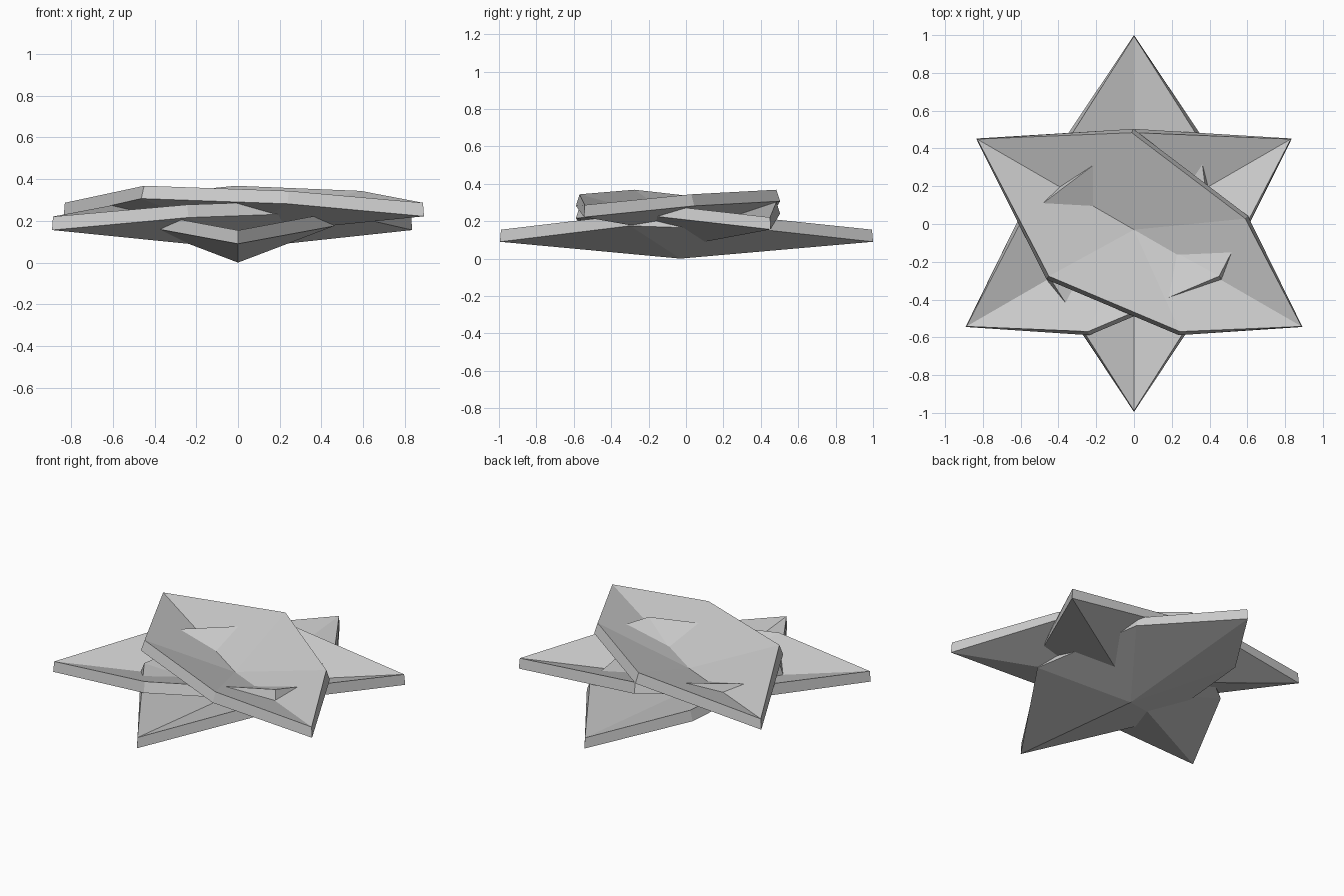
import bpy
import bmesh
import math
from mathutils import Matrix

cube = bpy.data.objects.get("Cube")
if cube:
    bpy.data.objects.remove(cube, do_unlink=True)

# One plain grey for every plate
grey = bpy.data.materials.new("plain_grey")
grey.use_nodes = True
colour = (0.6, 0.6, 0.6, 1)
grey.diffuse_color = colour
grey.node_tree.nodes["Principled BSDF"].inputs["Base Color"].default_value = colour

THICKNESS = 0.065
STEP = 0.066

# Half outline of a plate: narrow tip, two shoulders, broad tip
narrow_tip = (0, 1.03, 0.09)
narrow_shoulder = (0.365, 0.485, 0.15)
broad_shoulder = (0.46, -0.27, 0.175)
broad_tip = (0, -0.965, 0.09)


def mirrored(p):
    return (-p[0], p[1], p[2])


def add_plate(name, turn, lift):
    """Dished six-sided plate, folded along lines from its low centre."""
    rim = [narrow_tip, mirrored(narrow_shoulder), mirrored(broad_shoulder),
           broad_tip, broad_shoulder, narrow_shoulder]
    bm = bmesh.new()
    centre = bm.verts.new((0, 0, 0))
    verts = [bm.verts.new(p) for p in rim]
    for i, v in enumerate(verts):
        bm.faces.new((centre, v, verts[(i + 1) % len(verts)]))
    bm.transform(Matrix.Translation((0, -0.03, lift)) @ Matrix.Rotation(turn, 4, "Z"))
    mesh = bpy.data.meshes.new(name)
    bm.to_mesh(mesh)
    bm.free()
    mesh.materials.append(grey)
    plate = bpy.data.objects.new(name, mesh)
    bpy.context.collection.objects.link(plate)
    solid = plate.modifiers.new("thickness", "SOLIDIFY")
    solid.thickness = THICKNESS
    solid.offset = 1


# Three stacked plates, each turned a third of a circle
for i, name in enumerate(("lower_plate", "middle_plate", "upper_plate")):
    add_plate(name, math.radians(120 * i), STEP * i)
